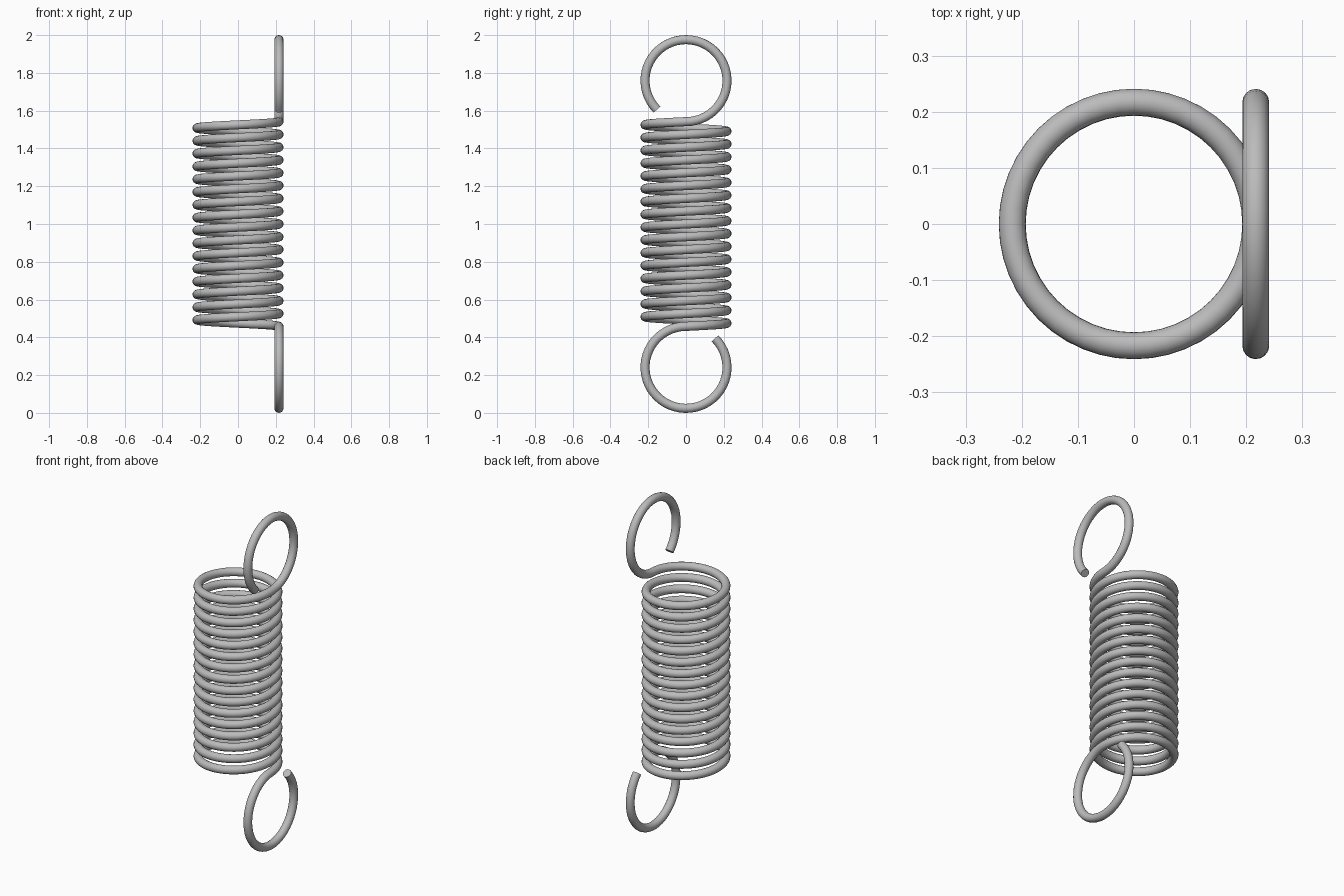
import bpy
from math import pi, cos, sin, radians

cube = bpy.data.objects.get("Cube")
if cube:
    bpy.data.objects.remove(cube, do_unlink=True)

WIRE = 0.024            # wire radius
R = 0.217               # coil and hook radius
TURNS = 16
STEPS = 48              # path points per turn
LOW = WIRE + R          # centre height of the lower hook
HIGH = 2 - LOW          # centre height of the upper hook
SWEEP = radians(315)    # how far each hook runs round


def hook(centre_z, start, steps=44):
    """Open ring in the plane x = R, running counter-clockwise from start."""
    angles = [start + SWEEP * i / steps for i in range(steps + 1)]
    return [(R, R * cos(a), centre_z + R * sin(a)) for a in angles]


def coil(z0, z1):
    """Right-handed helix about the z axis."""
    n = TURNS * STEPS
    return [(R * cos(2 * pi * i / STEPS), R * sin(2 * pi * i / STEPS),
             z0 + (z1 - z0) * i / n) for i in range(n + 1)]


# Steel colour
steel = bpy.data.materials.new("steel_grey")
steel.use_nodes = True
grey = (0.5, 0.5, 0.5, 1)
steel.diffuse_color = grey
steel.node_tree.nodes["Principled BSDF"].inputs["Base Color"].default_value = grey

# One continuous wire: lower hook, coil, upper hook
path = hook(LOW, pi / 2)[:0:-1]
path = [(x, -y, z) for x, y, z in path]
path = [(x, -y, z) for x, y, z in path]
path += coil(LOW + R, HIGH - R) + hook(HIGH, -pi / 2)[1:]

curve = bpy.data.curves.new("spring_wire", "CURVE")
curve.dimensions = "3D"
curve.bevel_depth = WIRE
curve.bevel_resolution = 6
curve.use_fill_caps = True
spline = curve.splines.new("POLY")
spline.points.add(len(path) - 1)
for point, co in zip(spline.points, path):
    point.co = (*co, 1)
curve.materials.append(steel)

wire = bpy.data.objects.new("spring_wire", curve)
bpy.context.collection.objects.link(wire)

# Turn into a mesh with smooth sides and crisp cut ends
bpy.ops.object.select_all(action="DESELECT")
wire.select_set(True)
bpy.context.view_layer.objects.active = wire
bpy.ops.object.convert(target="MESH")
bpy.ops.object.shade_smooth_by_angle(angle=radians(40))
